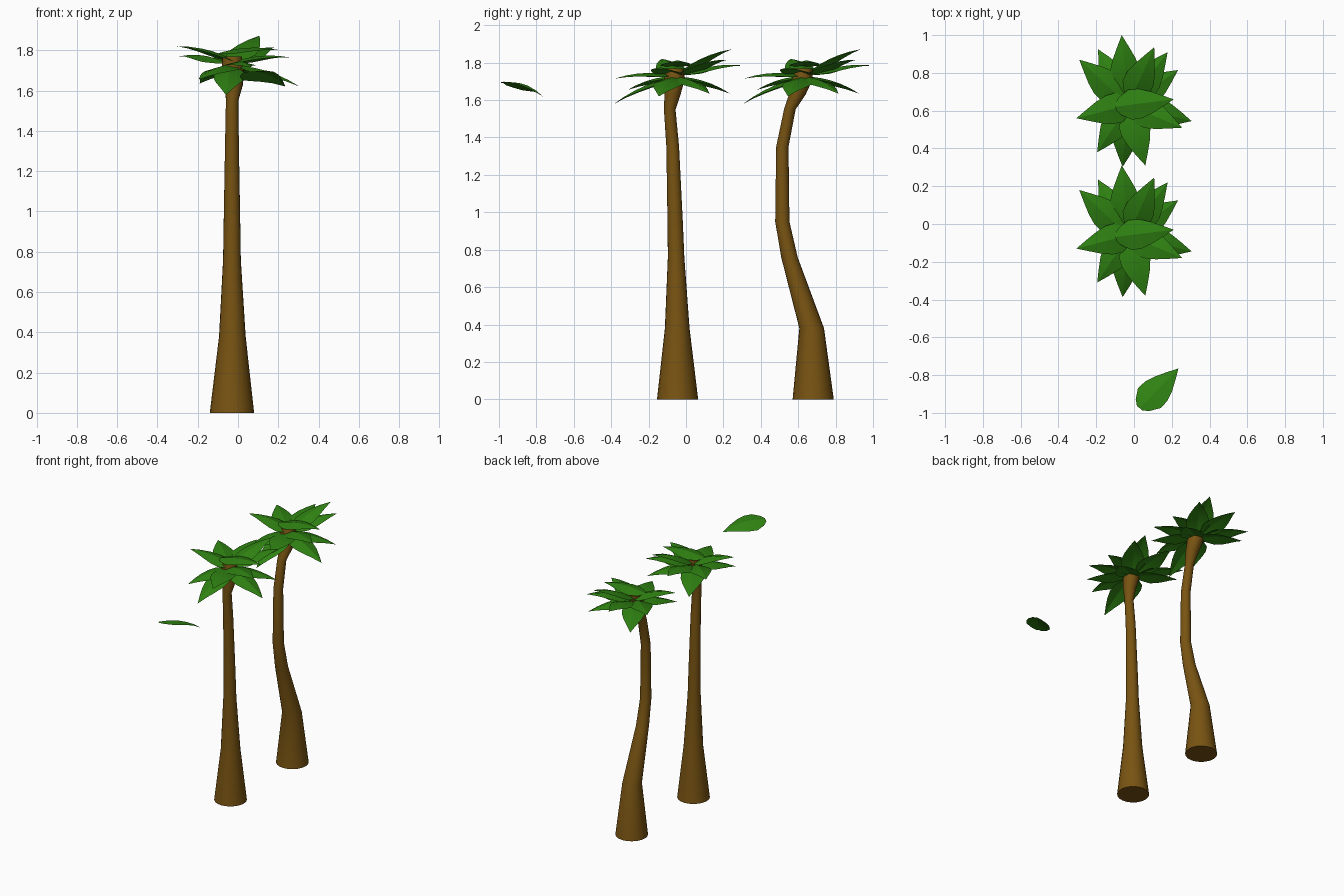
import bpy, bmesh, math
from mathutils import Vector

if "Cube" in bpy.data.objects:
    bpy.data.objects.remove(bpy.data.objects["Cube"])


def material(name, rgb):
    m = bpy.data.materials.new(name)
    m.diffuse_color = (*rgb, 1)
    m.use_nodes = True
    m.node_tree.nodes["Principled BSDF"].inputs["Base Color"].default_value = m.diffuse_color
    return m


GREEN = material("leaf green", (0.028, 0.22, 0.006))
BROWN = material("bark brown", (0.19, 0.088, 0.006))


def finish(bm, name, mat, angle):
    me = bpy.data.meshes.new(name)
    bm.to_mesh(me)
    bm.free()
    me.materials.append(mat)
    ob = bpy.data.objects.new(name, me)
    bpy.context.collection.objects.link(ob)
    bpy.ops.object.select_all(action='DESELECT')
    ob.select_set(True)
    bpy.context.view_layer.objects.active = ob
    bpy.ops.object.shade_smooth_by_angle(angle=math.radians(angle))
    return ob


def trunk(name, rings, sides=20):
    """Tapered bent tube through rings of (x, y, z, radius), capped."""
    bm = bmesh.new()
    loops = []
    for x, y, z, r in rings:
        loops.append([bm.verts.new((x + r * math.cos(2 * math.pi * i / sides),
                                    y + r * math.sin(2 * math.pi * i / sides), z))
                      for i in range(sides)])
    for a, b in zip(loops, loops[1:]):
        for i in range(sides):
            j = (i + 1) % sides
            bm.faces.new((a[i], a[j], b[j], b[i]))
    bm.faces.new(loops[0][::-1])
    bm.faces.new(loops[-1])
    finish(bm, name, BROWN, 35)


# leaf outline: position along the midrib, half width
OUTLINE = [(0, 0.018), (0.08, 0.048), (0.25, 0.08), (0.42, 0.078),
           (0.6, 0.06), (0.8, 0.031), (1, 0)]


def add_leaf(bm, base, tip, roll=0.0, arch=0.02, fold=0.25):
    """Pointed leaf folded along a raised midrib."""
    base, tip = Vector(base), Vector(tip)
    d = (tip - base).normalized()
    side = d.cross(Vector((0, 0, 1))).normalized()
    up = side.cross(d)
    rows = []
    for t, w in OUTLINE:
        mid = base.lerp(tip, t) + up * arch * 4 * t * (1 - t)
        if w == 0:
            rows.append([bm.verts.new(mid)] * 3)
            continue
        rows.append([bm.verts.new(mid + side * w * s + up * w * (s * roll - abs(s) * fold))
                     for s in (-1, 0, 1)])
    for a, b in zip(rows, rows[1:]):
        for k in (0, 1):
            quad = [a[k + 1], b[k + 1], b[k], a[k]]
            bm.faces.new(list(dict.fromkeys(quad)))


# leaf tips of one crown; every leaf has the same length and points at the hub
TIPS = [(-.065, .31, 1.785), (-.19, .235, 1.635), (-.29, .18, 1.77),
        (-.305, -.13, 1.82), (-.195, -.31, 1.655), (-.06, -.387, 1.578),
        (.06, -.38, 1.715), (.305, -.145, 1.62), (.255, -.18, 1.765),
        (.21, -.03, 1.80), (.233, .125, 1.635), (.178, .22, 1.815), (.107, .246, 1.872)]
HUB = Vector((-.03, -.06, 0))


def crown(name, dy):
    bm = bmesh.new()
    for x, y, z in TIPS:
        tip = Vector((x, y, 0))
        base = tip + (HUB - tip).normalized() * 0.31
        base.z = 1.735 + 0.1 * (z - 1.735)
        if (tip - HUB).length < 0.26:      # the leaf lying over the hub
            base.z = 1.785
        off = Vector((0, dy, 0))
        add_leaf(bm, base + off, Vector((x, y, z)) + off)
    finish(bm, name, GREEN, 20)


# straight and bent trunks
trunk("straight_trunk", [(-.03, -.045, 0, .11), (-.028, -.047, .38, .066),
                         (-.03, -.053, .76, .044), (-.03, -.058, .95, .041),
                         (-.03, -.071, 1.35, .034), (-.029, -.087, 1.55, .031),
                         (-.02, -.072, 1.63, .043), (-.025, -.062, 1.71, .055),
                         (-.03, -.06, 1.77, .048)])
trunk("bent_trunk", [(-.03, .68, 0, .11), (-.028, .672, .38, .066),
                     (-.03, .553, .76, .044), (-.03, .515, .95, .038),
                     (-.03, .515, 1.35, .033), (-.029, .555, 1.55, .031),
                     (-.02, .595, 1.63, .045), (-.025, .622, 1.71, .055),
                     (-.03, .63, 1.77, .048)])

# crowns
crown("straight_tree_leaves", 0)
crown("bent_tree_leaves", 0.69)

# drifting loose leaf
bm = bmesh.new()
add_leaf(bm, (.03, -.975, 1.69), (.235, -.765, 1.62), roll=0.3, arch=0.03)
finish(bm, "loose_leaf", GREEN, 20)
